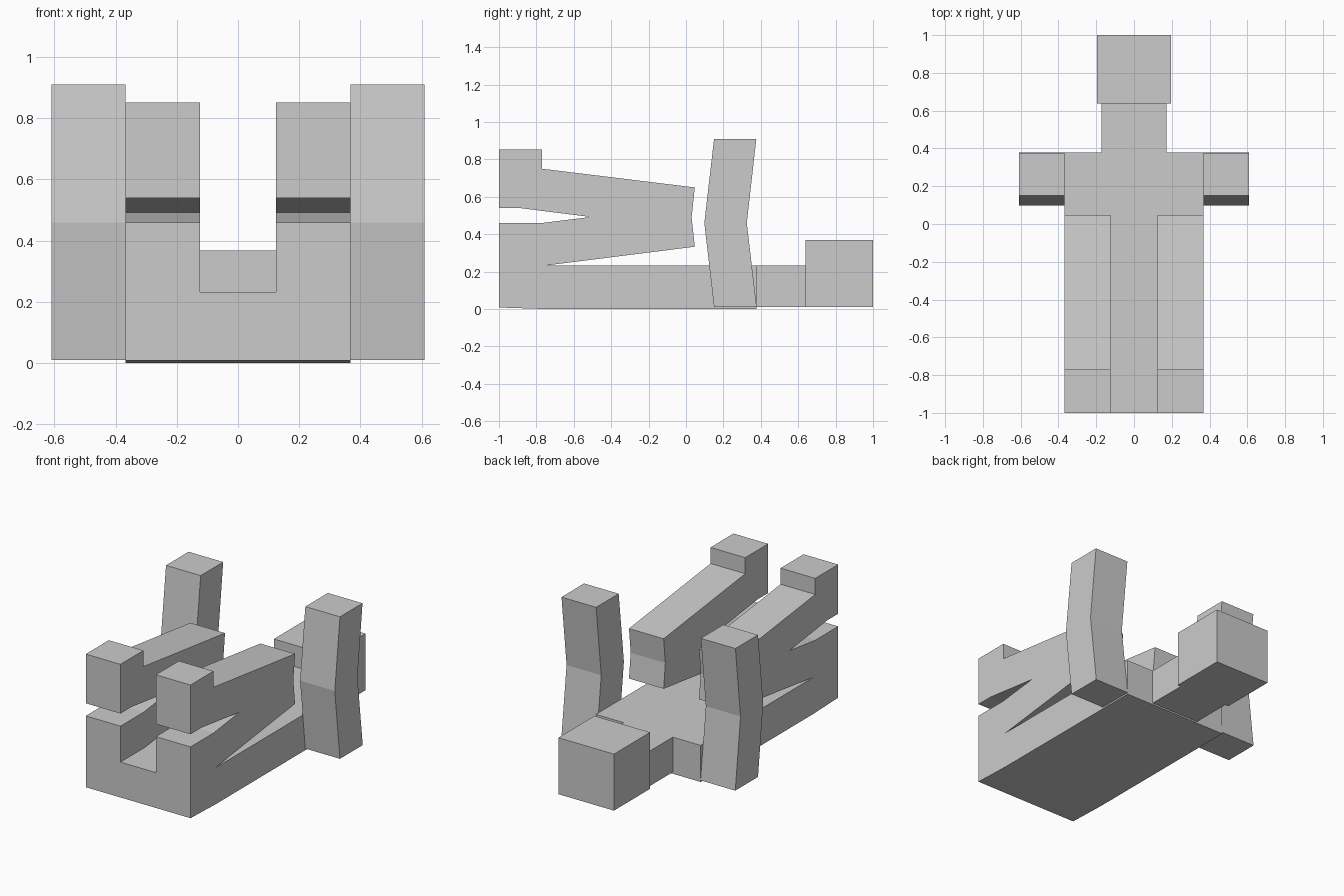
import bpy, bmesh

if "Cube" in bpy.data.objects:
    bpy.data.objects.remove(bpy.data.objects["Cube"])


def extrude_profile(name, profile, x0, x1, mirror=False):
    """Extrude a (y, z) outline from x0 to x1, optionally mirrored across x = 0."""
    bm = bmesh.new()
    face = bm.faces.new([bm.verts.new((x0, y, z)) for y, z in profile])
    moved = bmesh.ops.extrude_face_region(bm, geom=[face])["geom"]
    bmesh.ops.translate(bm, vec=(x1 - x0, 0, 0),
                        verts=[v for v in moved if isinstance(v, bmesh.types.BMVert)])
    bmesh.ops.recalc_face_normals(bm, faces=bm.faces)
    mesh = bpy.data.meshes.new(name)
    bm.to_mesh(mesh)
    bm.free()
    obj = bpy.data.objects.new(name, mesh)
    bpy.context.collection.objects.link(obj)
    if mirror:
        mod = obj.modifiers.new("Mirror", 'MIRROR')
        mod.use_mirror_merge = False
    return obj


def box_profile(y0, y1, z0, z1):
    return [(y0, z0), (y1, z0), (y1, z1), (y0, z1)]


# Long base slab with a slightly raised front underside
extrude_profile("base_slab", [(-1, 0.008), (-0.75, 0.0), (0.378, 0.0),
                              (0.378, 0.232), (-1, 0.232)], -0.367, 0.367)

# Neck and head at the back
extrude_profile("neck", box_profile(0.378, 0.64, 0.01, 0.232), -0.172, 0.172)
extrude_profile("head", box_profile(0.638, 1.0, 0.01, 0.368), -0.195, 0.195)

# Upright arms, bent in the middle
arm = [(0.15, 0.01), (0.378, 0.01), (0.325, 0.46),
       (0.376, 0.91), (0.15, 0.91), (0.098, 0.46)]
extrude_profile("arm", arm, 0.367, 0.61, mirror=True)

# Forked legs: raised foot on top, lower fork joining the slab
leg = [(-1, 0.232), (-0.755, 0.232), (0.047, 0.333), (0.03, 0.49),
       (0.047, 0.65), (-0.77, 0.75), (-0.77, 0.852), (-1, 0.852),
       (-1, 0.54), (-0.89, 0.54), (-0.51, 0.492), (-0.77, 0.46), (-1, 0.46)]
extrude_profile("leg", leg, 0.124, 0.367, mirror=True)
